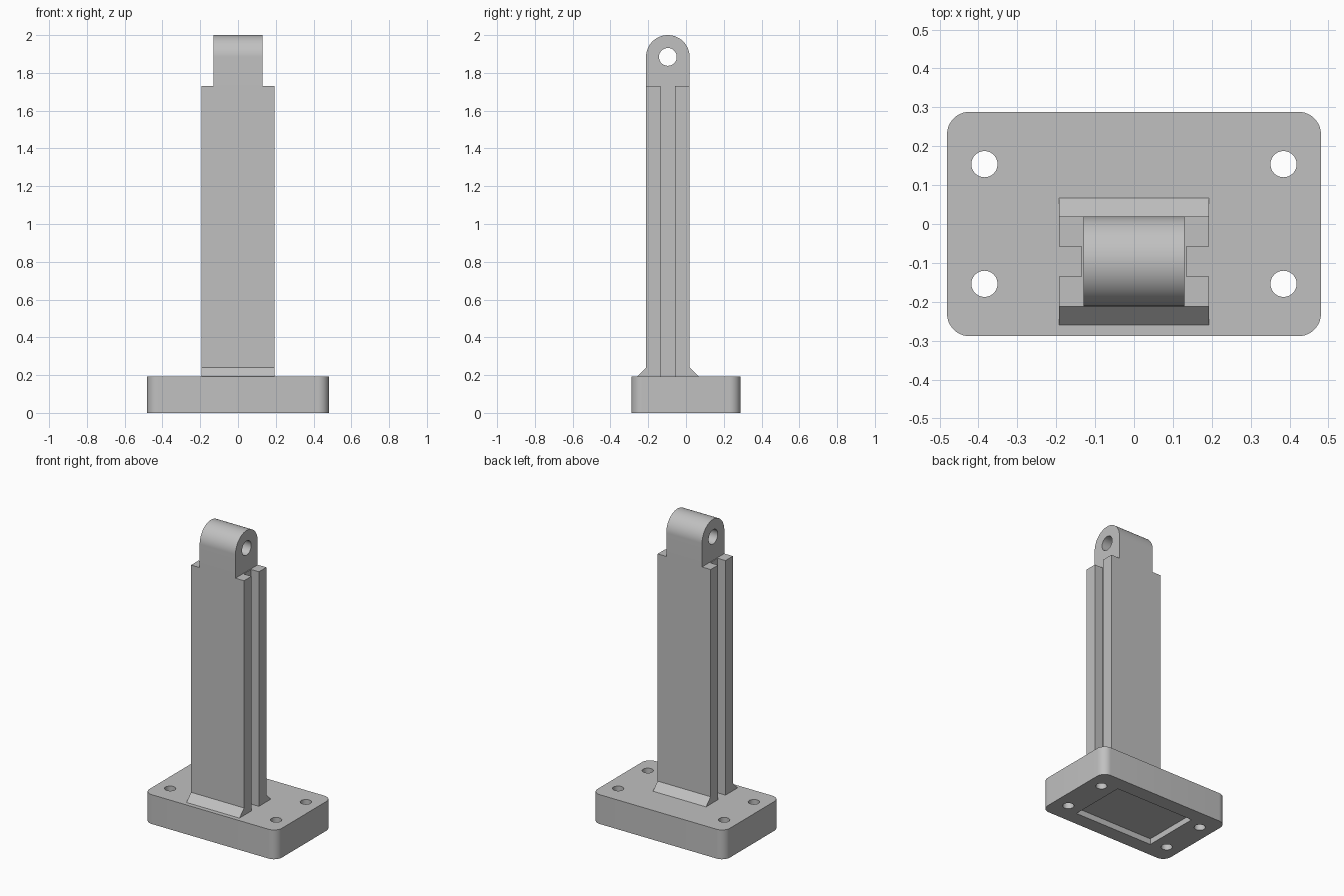
import bpy, bmesh, math
from mathutils import Vector

if "Cube" in bpy.data.objects:
    bpy.data.objects.remove(bpy.data.objects["Cube"])

U = 2 / 104          # one design unit (the part is 104 units tall)
YC = -5              # post centre line, offset toward the front

grey = bpy.data.materials.new("plain grey")
grey.diffuse_color = (0.53, 0.53, 0.53, 1)
grey.use_nodes = True
grey.node_tree.nodes["Principled BSDF"].inputs["Base Color"].default_value = grey.diffuse_color


def prism(name, outline, axis, lo, hi):
    """Extrude a 2D outline along x (outline is y,z) or z (outline is x,y)."""
    bm = bmesh.new()
    place = (lambda p: (lo, *p)) if axis == "x" else (lambda p: (*p, lo))
    face = bm.faces.new([bm.verts.new(Vector(place(p)) * U) for p in outline])
    top = bmesh.ops.extrude_face_region(bm, geom=[face])["geom"]
    d = (hi - lo) * U
    bmesh.ops.translate(bm, verts=[g for g in top if isinstance(g, bmesh.types.BMVert)],
                        vec=(d, 0, 0) if axis == "x" else (0, 0, d))
    bmesh.ops.recalc_face_normals(bm, faces=bm.faces)
    me = bpy.data.meshes.new(name)
    bm.to_mesh(me)
    bm.free()
    me.materials.append(grey)
    ob = bpy.data.objects.new(name, me)
    bpy.context.collection.objects.link(ob)
    return ob


def arc(cx, cy, r, a0, a1, n):
    return [(cx + r * math.cos(math.radians(a0 + (a1 - a0) * i / n)),
             cy + r * math.sin(math.radians(a0 + (a1 - a0) * i / n))) for i in range(n + 1)]


def circle(cx, cy, r, n=48):
    return arc(cx, cy, r, 0, 360, n)[:-1]


def rect(x0, x1, y0, y1):
    return [(x0, y0), (x1, y0), (x1, y1), (x0, y1)]


def cut(ob, cutters):
    """Subtract the cutters, bake the result and remove the cutters."""
    for c in cutters:
        m = ob.modifiers.new("cut", "BOOLEAN")
        m.operation, m.solver, m.object = "DIFFERENCE", "EXACT", c
        c.hide_render = True
    dg = bpy.context.evaluated_depsgraph_get()
    me = bpy.data.meshes.new_from_object(ob.evaluated_get(dg))
    ob.modifiers.clear()
    ob.data = me
    for c in cutters:
        bpy.data.objects.remove(c)


# Base plate: rounded corners, four bolt holes, shallow pocket underneath
outline = []
for sx, sy, a in ((1, 1, 0), (-1, 1, 90), (-1, -1, 180), (1, -1, 270)):
    outline += arc(sx * 22, sy * 12, 3, a, a + 90, 12)
base = prism("base_plate", outline, "z", 0, 10)
holes = [prism("bolt_hole", circle(sx * 20, sy * 8, 1.75), "z", -1, 11)
         for sx in (-1, 1) for sy in (-1, 1)]
pocket = prism("pocket", rect(-15, 15, -10, 10), "z", -1, 2)
cut(base, holes + [pocket])

# Post: flared foot at front and back, a full-height groove down each side
post = prism("post", [(YC - 8.5, 10), (YC + 8.5, 10), (YC + 6, 12.5), (YC + 6, 90),
                      (YC - 6, 90), (YC - 6, 12.5)], "x", -10, 10)
cut(post, [prism("groove", rect(YC - 2, YC + 2, 9, 91), "x", *span)
           for span in ((-11, -7), (7, 11))])

# Lug: round-topped eye with a cross hole
lug = prism("pivot_lug", [(YC - 6, 90), (YC + 6, 90)] + arc(YC, 98, 6, 0, 180, 48),
            "x", -6.75, 6.75)
cut(lug, [prism("pin_hole", circle(YC, 98, 2.45), "x", -8, 8)])

# Smooth the curved surfaces and keep the edges crisp
for ob in (base, post, lug):
    bpy.ops.object.select_all(action="DESELECT")
    ob.select_set(True)
    bpy.context.view_layer.objects.active = ob
    bpy.ops.object.shade_smooth_by_angle(angle=math.radians(30))
